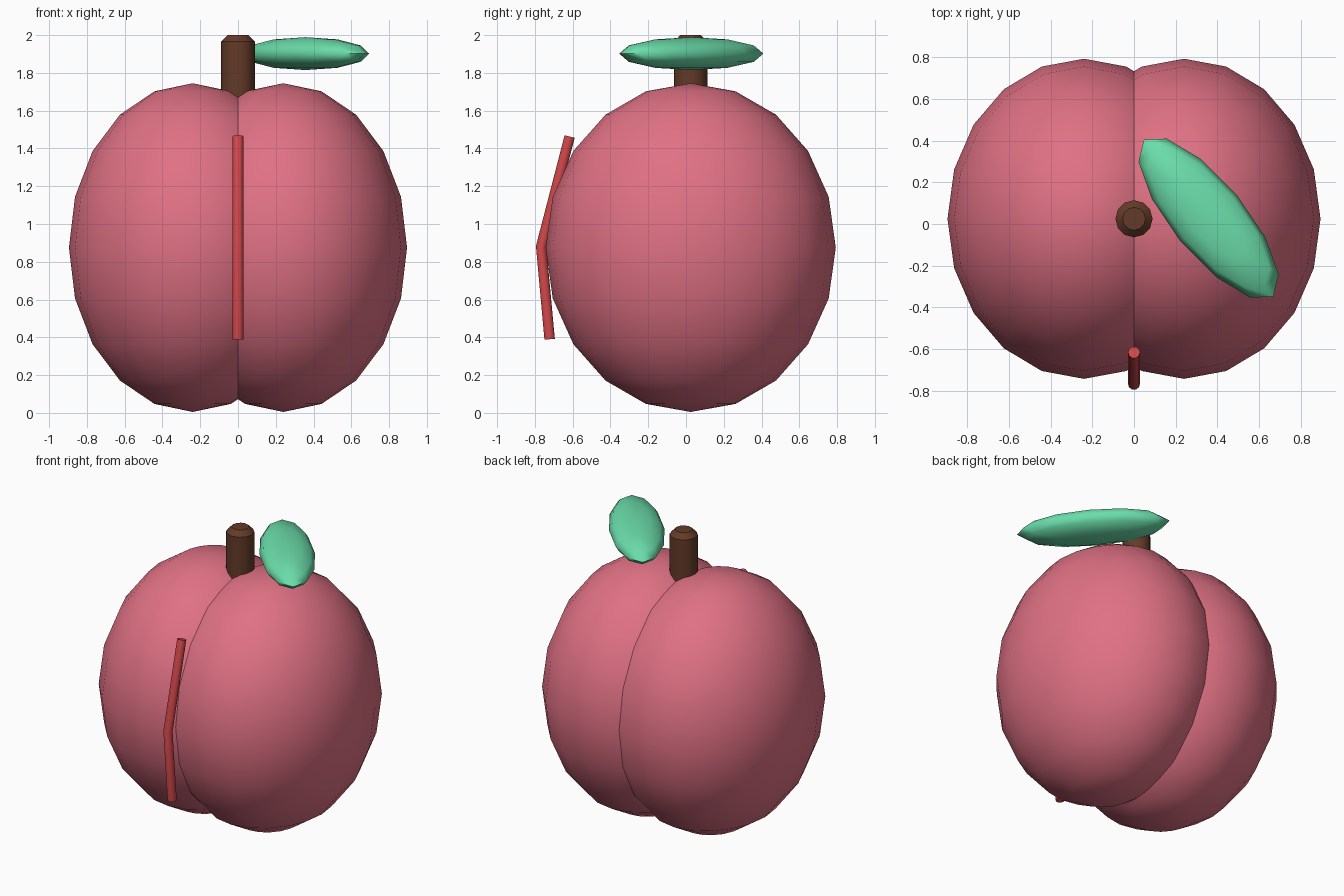
import bpy, bmesh, math
from mathutils import Matrix, Vector

if "Cube" in bpy.data.objects:
    bpy.data.objects.remove(bpy.data.objects["Cube"])


def material(name, rgb):
    m = bpy.data.materials.new(name)
    m.diffuse_color = (*rgb, 1)
    m.use_nodes = True
    m.node_tree.nodes["Principled BSDF"].inputs["Base Color"].default_value = m.diffuse_color
    return m


pink = material("peach pink", (0.74, 0.165, 0.23))
red = material("seam red", (0.66, 0.065, 0.07))
brown = material("stem brown", (0.125, 0.043, 0.021))
green = material("leaf green", (0.145, 0.72, 0.40))


def finish(name, bm, mat, smooth=40):
    bmesh.ops.recalc_face_normals(bm, faces=bm.faces)
    mesh = bpy.data.meshes.new(name)
    bm.to_mesh(mesh)
    bm.free()
    mesh.materials.append(mat)
    ob = bpy.data.objects.new(name, mesh)
    bpy.context.collection.objects.link(ob)
    bpy.ops.object.select_all(action='DESELECT')
    ob.select_set(True)
    bpy.context.view_layer.objects.active = ob
    bpy.ops.object.shade_smooth_by_angle(angle=math.radians(smooth))
    return ob


def ellipsoid(name, center, radii, mat, segments, rings, turn=0, smooth=40):
    bm = bmesh.new()
    bmesh.ops.create_uvsphere(
        bm, u_segments=segments, v_segments=rings, radius=1,
        matrix=Matrix.Translation(center)
        @ Matrix.Rotation(math.radians(turn), 4, 'Z')
        @ Matrix.Diagonal((*radii, 1)))
    return finish(name, bm, mat, smooth)


def tube(name, points, radii, mat, sides, flat=False):
    """Sweep a ring along points in the YZ plane and cap both ends."""
    pts = [Vector(p) for p in points]
    bm = bmesh.new()
    rings = []
    for i, (p, r) in enumerate(zip(pts, radii)):
        d = (pts[min(i + 1, len(pts) - 1)] - pts[max(i - 1, 0)]).normalized()
        u = Vector((1, 0, 0))
        v = d.cross(u)
        rings.append([bm.verts.new(p + r * (u * math.cos(a) + v * math.sin(a)))
                      for a in (2 * math.pi * k / sides for k in range(sides))])
    for a, b in zip(rings, rings[1:]):
        for k in range(sides):
            n = (k + 1) % sides
            bm.faces.new((a[k], a[n], b[n], b[k]))
    bm.faces.new(rings[0])
    bm.faces.new(rings[-1])
    return finish(name, bm, mat)


# Two overlapping fruit lobes
for side, x in (("left", -0.24), ("right", 0.24)):
    ellipsoid(side + "_lobe", (x, 0.025, 0.875), (0.655, 0.768, 0.87), pink, 20, 10)

# Red line along the front crease
tube("front_seam", [(0, -0.616, 1.463), (0, -0.767, 0.881), (0, -0.722, 0.39)],
     [0.029] * 3, red, 10)

# Stem with a chamfered top
tube("stem", [(0, 0.025, 1.55), (0, 0.025, 1.965), (0, 0.025, 2.0)],
     [0.089, 0.089, 0.055], brown, 12)

# Flattened leaf lying beside the stem
ellipsoid("leaf", (0.358, 0.028, 1.902), (0.488, 0.175, 0.087), green, 12, 6,
          turn=-50.5, smooth=75)
